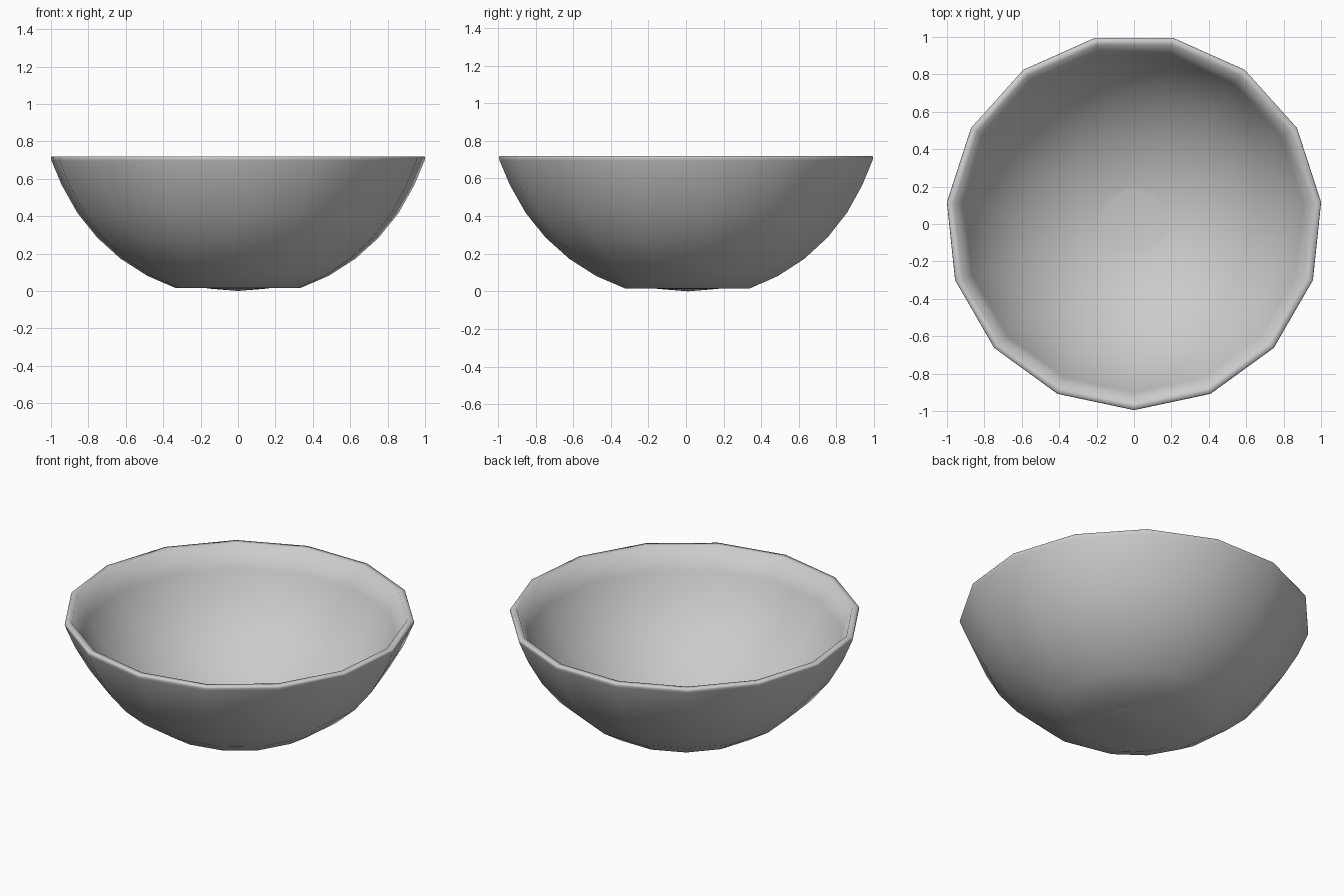
import bpy
import bmesh
from math import sin, cos, radians
from mathutils import Matrix, Vector

cube = bpy.data.objects.get("Cube")
if cube:
    bpy.data.objects.remove(cube, do_unlink=True)

SIDES = 15
CENTRE_Z = 1.004      # centre of the two spheres the walls follow
OUTER, INNER = 1.044, 1.004
STEP = 9.3            # degrees between rings
RIM_Z = 0.72
Y_SHIFT = 0.011       # centres the odd-sided outline


def arc(radius, first, last):
    """Points (r, z) on a sphere, counted in steps up from its lowest point."""
    return [(radius * sin(radians(STEP * k)), CENTRE_Z - radius * cos(radians(STEP * k)))
            for k in range(first, last + 1)]


# Profile: flat base, outer wall, rim, inner wall down to the middle
profile = [(0, 0.02)] + arc(OUTER, 2, 7)
profile += [(1.002, 0.695), (1.006, RIM_Z - 0.01), (1.003, RIM_Z), (0.967, RIM_Z)]
profile += arc(INNER, 0, 7)[::-1]

# Revolve the profile about the vertical axis
bm = bmesh.new()
verts = [bm.verts.new((0, -r, z)) for r, z in profile]
edges = [bm.edges.new(pair) for pair in zip(verts, verts[1:])]
bmesh.ops.spin(bm, geom=verts + edges, cent=(0, 0, 0), axis=(0, 0, 1),
               angle=radians(360), steps=SIDES, use_merge=True)
bmesh.ops.remove_doubles(bm, verts=bm.verts, dist=0.001)
bmesh.ops.recalc_face_normals(bm, faces=bm.faces)
bmesh.ops.transform(bm, matrix=Matrix.Translation(Vector((0, Y_SHIFT, 0))), verts=bm.verts)
for face in bm.faces:
    face.smooth = True

mesh = bpy.data.meshes.new("bowl")
bm.to_mesh(mesh)
bm.free()
bowl = bpy.data.objects.new("bowl", mesh)
bpy.context.collection.objects.link(bowl)

# Plain grey finish
grey = bpy.data.materials.new("light grey")
grey.use_nodes = True
colour = (0.6, 0.6, 0.6, 1)
grey.diffuse_color = colour
grey.node_tree.nodes["Principled BSDF"].inputs["Base Color"].default_value = colour
mesh.materials.append(grey)
